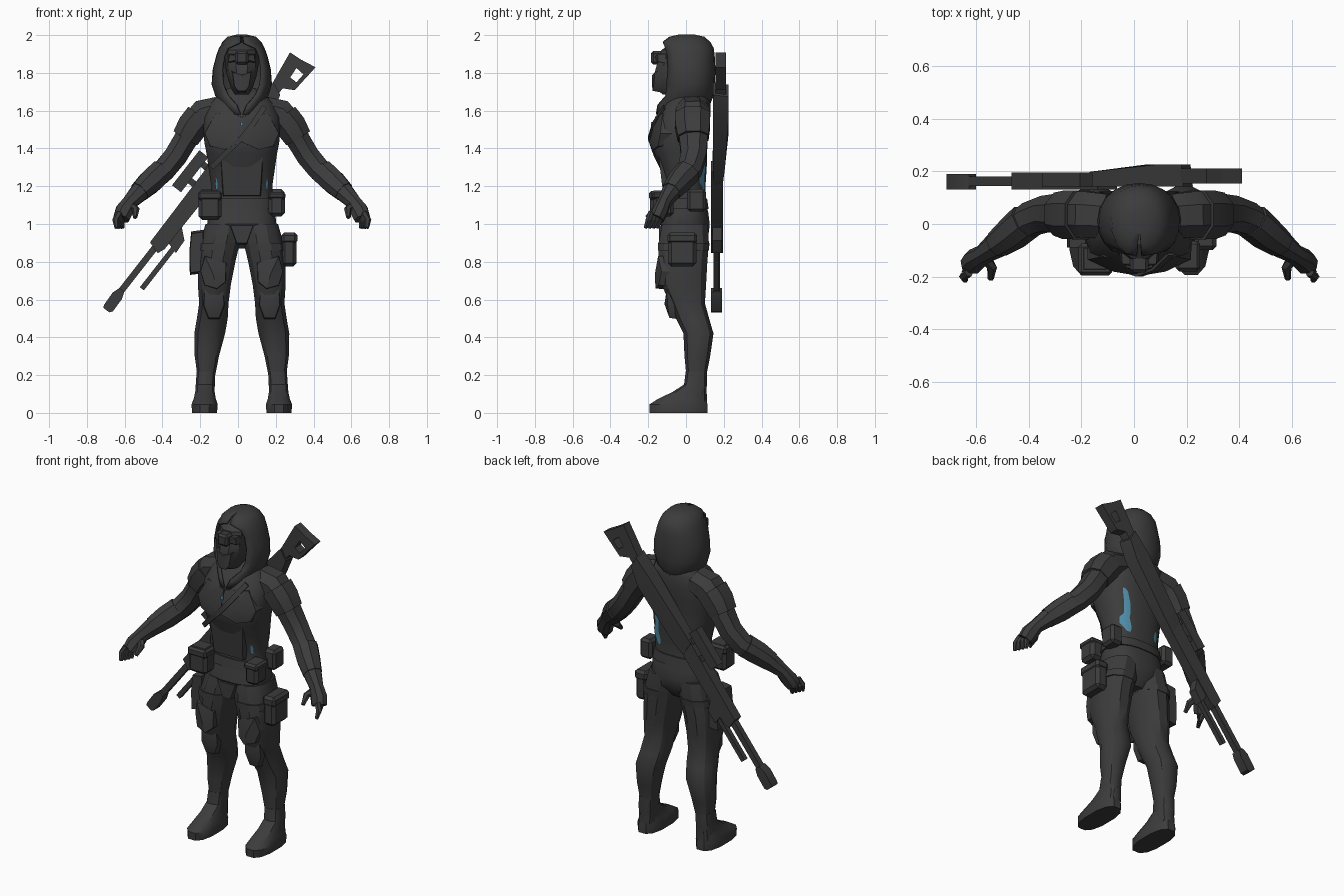
import bpy, bmesh, math
from mathutils import Vector

CX = 0.02  # body centre line


def material(name, col):
    m = bpy.data.materials.new(name)
    m.diffuse_color = (*col, 1)
    return m


DARK = material("dark_grey", (0.045, 0.045, 0.045))
BLUE = material("glow_blue", (0.08, 0.27, 0.40))


def finish(name, bm, mirror=False, mat=DARK, loc=(CX, 0, 0)):
    bmesh.ops.recalc_face_normals(bm, faces=bm.faces)
    me = bpy.data.meshes.new(name)
    bm.to_mesh(me)
    bm.free()
    ob = bpy.data.objects.new(name, me)
    ob.location = loc
    me.materials.append(mat)
    bpy.context.collection.objects.link(ob)
    if mirror:
        ob.modifiers.new("mirror", 'MIRROR').use_mirror_merge = False
    return ob


def oval(a, rx, ry, p):
    # angle 0 faces front (-y), 90 degrees faces +x
    s, c = math.sin(a), math.cos(a)
    return (rx * math.copysign(abs(s) ** (2 / p), s),
            -ry * math.copysign(abs(c) ** (2 / p), c))


def skin(bm, rows, closed=True):
    for r, q in zip(rows, rows[1:]):
        n = len(r)
        for i in range(n if closed else n - 1):
            j = (i + 1) % n
            bm.faces.new((r[i], r[j], q[j], q[i]))


def loft(name, rings, n=12, p=2.0, path=False, mirror=False):
    """Rings of (x, y, z, r1, r2); level, or square to the path."""
    bm = bmesh.new()
    rows = []
    for k, (x, y, z, r1, r2) in enumerate(rings):
        c = Vector((x, y, z))
        u, w = Vector((1, 0, 0)), Vector((0, 1, 0))
        if path:
            t = (Vector(rings[min(k + 1, len(rings) - 1)][:3])
                 - Vector(rings[max(k - 1, 0)][:3])).normalized()
            u = w.cross(t).normalized()
            w = t.cross(u)
        row = []
        for i in range(n):
            a, b = oval(2 * math.pi * (i + 0.5) / n, r1, r2, p)
            row.append(bm.verts.new(c + u * a + w * b))
        rows.append(row)
    skin(bm, rows)
    bm.faces.new(rows[0])
    bm.faces.new(rows[-1])
    return finish(name, bm, mirror)


def prism(name, pts, back, front, inset=1.0, mirror=False, loc=(CX, 0, 0), tilt=0,
          bend=lambda x, z: 0):
    """XZ outline pulled along y; the front face can shrink and bend back."""
    bm = bmesh.new()
    mx = sum(q[0] for q in pts) / len(pts)
    mz = sum(q[1] for q in pts) / len(pts)
    rows = []
    for y, s, k in ((back, 1, 0), (front, inset, 1)):
        flat = [(mx + (x - mx) * s, mz + (z - mz) * s) for x, z in pts]
        rows.append([bm.verts.new((x, y + k * bend(x, z), z)) for x, z in flat])
    skin(bm, rows)
    bm.faces.new(rows[0])
    hub = bm.verts.new((mx, front + bend(mx, mz), mz))
    for a, b in zip(rows[1], rows[1][1:] + rows[1][:1]):
        bm.faces.new((a, b, hub))
    ob = finish(name, bm, mirror, loc=loc)
    ob.rotation_euler.y = tilt
    return ob


def box(name, c, size, bevel=0.012, mirror=False, mat=DARK):
    bm = bmesh.new()
    bmesh.ops.create_cube(bm, size=1)
    for v in bm.verts:
        v.co = Vector(c) + Vector(v.co[i] * size[i] for i in range(3))
    if bevel:
        bmesh.ops.bevel(bm, geom=bm.edges[:], offset=bevel, segments=1, affect='EDGES')
    return finish(name, bm, mirror, mat)


# Torso
TORSO = [(0, .005, .87, .06, .06), (0, .005, .94, .16, .115), (0, -.005, 1.0, .185, .132),
         (0, -.003, 1.06, .178, .122), (0, -.003, 1.13, .165, .107), (0, -.003, 1.2, .163, .107),
         (0, -.014, 1.3, .178, .125), (0, -.027, 1.37, .188, .14), (0, -.035, 1.43, .2, .15),
         (0, -.027, 1.5, .205, .153), (0, -.012, 1.57, .2, .142), (0, .01, 1.64, .17, .12),
         (0, .025, 1.69, .12, .09), (0, .02, 1.72, .07, .06)]
loft("torso", TORSO, 20, 2.5)
prism("chest_plate", [(0, 1.575), (0, 1.43), (.09, 1.39), (.17, 1.41), (.2, 1.48), (.14, 1.59)],
      -.06, -.197, .96, True,
      bend=lambda x, z: .5 * max(0, z - 1.5) + .25 * max(0, 1.43 - z) + 1.6 * x * x)
prism("abdomen_plate", [(-.12, 1.36), (-.105, 1.14), (.105, 1.14), (.12, 1.36), (0, 1.41)],
      -.06, -.12, .92, bend=lambda x, z: -.12 * max(0, z - 1.15))
loft("belt", [(0, -.003, 1.08, .183, .124), (0, -.003, 1.135, .175, .116)], 20, 2.5)
prism("groin_guard", [(-.07, 1.0), (-.03, .89), (.03, .89), (.07, 1.0)], -.05, -.142, .85)
loft("chest_strap", [(-.16, -.13, 1.30, .02, .008), (-.09, -.165, 1.37, .02, .008),
                     (0, -.195, 1.455, .02, .008), (.06, -.173, 1.53, .02, .008),
                     (.12, -.115, 1.62, .02, .008)], 4, 2, True)


# Glowing strips that hug the torso
def strip(name, spans, mirror=False):
    bm = bmesh.new()
    rows = []
    for z, a0, a1 in spans:
        lo, hi = next((r, q) for r, q in zip(TORSO, TORSO[1:]) if r[2] <= z <= q[2])
        f = (z - lo[2]) / (hi[2] - lo[2])
        _, cy, _, rx, ry = (l + (h - l) * f for l, h in zip(lo, hi))
        row = []
        for k in range(4):
            a = math.radians(a0 + (a1 - a0) * k / 3)
            x, y = oval(a, rx + .004, ry + .004, 2.5)
            row.append(bm.verts.new((x, cy + y, z)))
        rows.append(row)
    skin(bm, rows, False)
    finish(name, bm, mirror, BLUE)


strip("back_glow", [(1.175, 145, 154), (1.2, 136, 156), (1.225, 126, 155), (1.26, 128, 152),
                    (1.285, 139, 154), (1.35, 142, 155), (1.42, 142, 152), (1.44, 142, 147)])
strip("back_glow_small", [(1.17, -146, -154), (1.2, -144, -158), (1.24, -148, -154)])
strip("waist_glow", [(1.185, 47, 52), (1.21, 45, 53), (1.24, 46, 50)], True)
box("chest_light", (0, -.181, 1.53), (.014, .009, .022), 0, mat=BLUE)

# Arms, hands and guards
loft("arm", [(.12, .03, 1.605, .075, .09), (.20, .035, 1.58, .088, .096),
             (.258, .035, 1.52, .078, .09), (.302, .04, 1.44, .067, .08),
             (.35, .04, 1.36, .066, .072), (.41, .02, 1.287, .064, .068),
             (.478, -.03, 1.228, .065, .062), (.55, -.085, 1.16, .052, .048),
             (.593, -.115, 1.115, .042, .036), (.622, -.135, 1.07, .05, .042),
             (.638, -.155, 1.03, .045, .04)], 8, 2.2, True, True)
loft("shoulder_guard", [(.218, .035, 1.57, .088, .1), (.262, .035, 1.515, .087, .098),
                        (.298, .038, 1.455, .078, .087)], 8, 2.3, True, True)
loft("forearm_guard", [(.43, .01, 1.275, .068, .07), (.482, -.035, 1.226, .068, .065),
                       (.54, -.078, 1.172, .057, .052)], 8, 2.3, True, True)
for i in range(4):
    dx, dy = .01 * i, -.02 * i
    loft(f"finger_{i}", [(.618 + dx, -.125 + dy, 1.06, .018, .016),
                         (.638 + dx, -.14 + dy, 1.02, .018, .016),
                         (.632 + dx, -.155 + dy, .978, .011, .01)], 6, 2, True, True)
loft("thumb", [(.588, -.125, 1.1, .024, .022), (.56, -.165, 1.075, .02, .019),
               (.565, -.208, 1.035, .012, .012)], 6, 2, True, True)

# Legs and boots
loft("leg", [(.195, .06, .06, .05, .052), (.188, .055, .2, .049, .055), (.185, .06, .3, .066, .07),
             (.170, .066, .42, .084, .082), (.156, .035, .5, .084, .09), (.148, .008, .58, .08, .095),
             (.145, -.012, .68, .09, .122), (.133, -.016, .8, .102, .133),
             (.115, -.012, .9, .108, .137), (.095, -.005, 1.0, .1, .125)], 12, 2.3, mirror=True)
loft("boot", [(.197, -.04, 0, .068, .158), (.197, -.04, .045, .071, .158),
              (.196, -.02, .075, .06, .13), (.195, .018, .11, .053, .093),
              (.194, .05, .15, .051, .062), (.19, .055, .22, .05, .058)], 12, 2.6, mirror=True)
prism("knee_pad", [(.09, .67), (.085, .57), (.115, .49), (.18, .49), (.21, .57), (.205, .67)],
      .0, -.115, .85, True, bend=lambda x, z: .3 * max(0, .58 - z) + 6 * (x - .15) ** 2)
prism("thigh_plate", [(.075, .80), (.08, .69), (.13, .65), (.2, .67), (.225, .75), (.2, .84)],
      -.02, -.166, .9, True, bend=lambda x, z: 6 * (x - .14) ** 2 + .1 * max(0, .7 - z))
loft("thigh_strap", [(.126, -.014, .86, .11, .139), (.12, -.012, .9, .112, .141)], 12, 2.3,
     mirror=True)

# Pouches
box("front_pouch", (-.168, -.132, 1.10), (.12, .115, .155), .018)
box("front_pouch_flap", (-.168, -.135, 1.15), (.128, .12, .05))
box("hip_pouch", (.185, -.12, 1.105), (.085, .11, .13), .018)
box("hip_pouch_flap", (.185, -.122, 1.15), (.093, .116, .04))
box("side_pouch", (.185, .055, 1.125), (.08, .1, .12), .015, True)
box("thigh_pouch", (.25, -.02, .86), (.08, .15, .17), .018)
box("thigh_pouch_flap", (.252, -.02, .925), (.085, .158, .06), .015)
prism("holster", [(-.268, .96), (-.20, .97), (-.20, .74), (-.275, .73), (-.278, .85)], .06, -.09, .9)

# Head, mask and visor
loft("head", [(0, -.07, 1.685, .035, .055), (0, -.068, 1.72, .058, .1), (0, -.06, 1.79, .08, .115),
              (0, -.05, 1.84, .088, .11), (0, -.03, 1.92, .088, .105), (0, 0, 1.96, .06, .08)], 10, 2.2)
prism("mask", [(-.065, 1.82), (-.05, 1.72), (-.025, 1.69), (.025, 1.69), (.05, 1.72),
               (.065, 1.82), (0, 1.80)], -.10, -.18, .75, bend=lambda x, z: 6 * x * x)
prism("visor", [(-.078, 1.855), (-.07, 1.90), (.07, 1.90), (.078, 1.855)], -.08, -.172, .92,
      bend=lambda x, z: 5 * x * x)
box("visor_mount", (0, -.145, 1.88), (.07, .08, .07))

# Hood: open arcs that meet over the brow and under the chin
bm = bmesh.new()
rows = []
for z, cy, rx, ry, gap in [(1.58, -.035, .07, .12, 4), (1.63, -.015, .1, .135, 14),
                           (1.68, .01, .135, .13, 30), (1.74, .01, .154, .137, 38),
                           (1.82, .01, .148, .14, 43), (1.89, .006, .13, .14, 44),
                           (1.93, .004, .115, .137, 38), (1.96, .002, .099, .122, 4),
                           (1.986, .004, .072, .09, 4), (1.996, .004, .03, .045, 4)]:
    row = []
    for i in range(17):
        a = math.radians(gap + (360 - 2 * gap) * i / 16)
        x, y = oval(a, rx, ry, 2.15)
        row.append(bm.verts.new((x, cy + y, z)))
    rows.append(row)
skin(bm, rows, False)
bm.faces.new(rows[-1])
hood = finish("hood", bm)
solid = hood.modifiers.new("thickness", 'SOLIDIFY')
solid.thickness, solid.offset = .012, 0

# Rifle, laid out along local x and tilted across the back
GUN = dict(loc=(-.67, 0, .58), tilt=-math.radians(52))


def gun(name, pts, y0, y1, inset=1.0, **kw):
    prism(name, pts, y1, y0, inset, **GUN, **kw)


def bar(name, s0, s1, z0, z1, y0, y1):
    gun(name, [(s0, z0), (s1, z0), (s1, z1), (s0, z1)], y0, y1)


gun("muzzle", [(-.045, -.02), (-.03, -.032), (.05, -.03), (.09, -.016), (.09, .016),
               (.05, .03), (-.03, .026), (-.045, .02)], .132, .19)
bar("barrel", .05, .42, -.017, .017, .145, .18)
gun("handguard", [(.36, -.03), (.4, -.045), (.92, -.05), (.92, .045), (.38, .038)], .132, .195)
# The receiver's outer face slopes in toward the muzzle
prism("receiver", [(.82, -.05), (.92, -.06), (1.3, -.058), (1.42, -.025), (1.45, .045),
                   (1.3, .055), (.86, .05)], .142, .226, .95, **GUN,
      bend=lambda s, z: -.1 * max(0, 1.15 - s))
bar("bipod", .16, .47, -.093, -.066, .145, .175)
gun("bipod_mount", [(.42, -.105), (.5, -.1), (.56, -.03), (.44, -.03)], .14, .19)
bar("scope", .69, .925, .072, .132, .14, .195)
for s in (.75, .86):
    bar("scope_mount", s, s + .035, .03, .08, .155, .185)
gun("stock_top", [(1.38, -.015), (1.43, .044), (1.629, .073), (1.635, 0), (1.5, -.012)], .155, .212)
gun("stock_butt", [(1.585, .002), (1.635, .002), (1.65, -.082), (1.58, -.077)], .155, .212)
gun("stock_bottom", [(1.487, -.07), (1.585, -.077), (1.585, -.055), (1.5, -.05)], .155, .212)
gun("stock_grip", [(1.45, -.005), (1.525, -.005), (1.525, -.056), (1.487, -.07)], .155, .212)

# Smooth soft forms, keep hard edges
for ob in bpy.data.objects:
    ob.select_set(True)
bpy.context.view_layer.objects.active = hood
bpy.ops.object.shade_smooth_by_angle(angle=math.radians(32))
